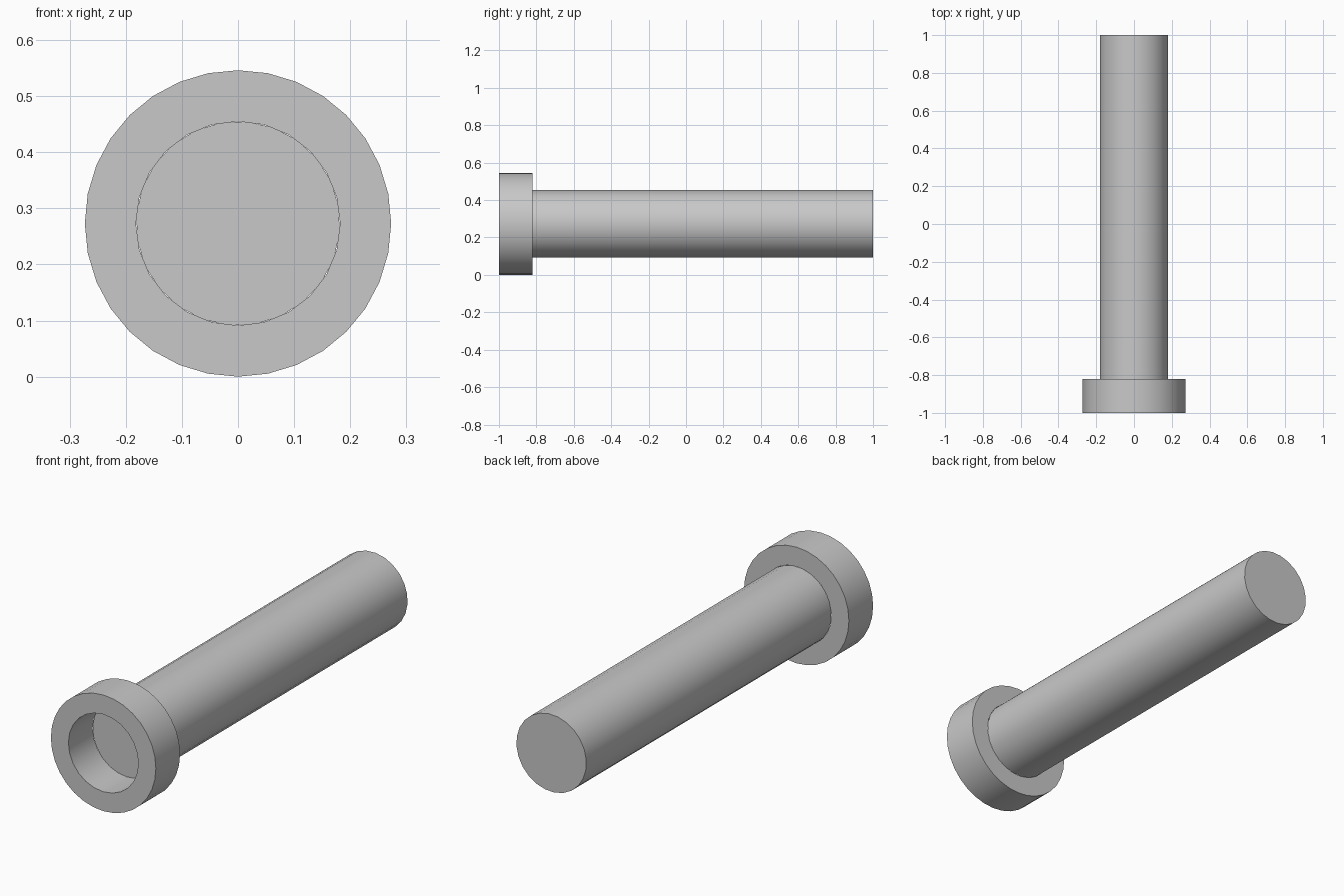
import bpy
import math

default = bpy.data.objects.get("Cube")
if default:
    bpy.data.objects.remove(default, do_unlink=True)

HEAD_R, BORE_R = 0.273, 0.182
FRONT, SHOULDER, BACK = -1.0, -0.82, 1.0

# Single plain grey
grey = bpy.data.materials.new("plain grey")
grey.use_nodes = True
colour = (0.58, 0.58, 0.58, 1)
grey.diffuse_color = colour
grey.node_tree.nodes["Principled BSDF"].inputs["Base Color"].default_value = colour


def rod(name, radius, y0, y1, sides, roll=0.0):
    """Cylinder lying along y between y0 and y1."""
    bpy.ops.mesh.primitive_cylinder_add(
        vertices=sides, radius=radius, depth=y1 - y0,
        location=(0, (y0 + y1) / 2, HEAD_R),
        rotation=(math.pi / 2, roll, 0))
    obj = bpy.context.object
    obj.name = name
    obj.data.materials.append(grey)
    return obj


def smooth(obj):
    bpy.ops.object.select_all(action='DESELECT')
    obj.select_set(True)
    bpy.context.view_layer.objects.active = obj
    bpy.ops.object.shade_smooth_by_angle(angle=math.radians(35))


# Collar with an open bore through its full thickness
collar = rod("collar", HEAD_R, FRONT, SHOULDER, 32)
cutter = rod("bore_cutter", BORE_R, FRONT - 0.1, SHOULDER + 0.1, 24)
bore = collar.modifiers.new("bore", 'BOOLEAN')
bore.operation = 'DIFFERENCE'
bore.solver = 'EXACT'
bore.object = cutter
bpy.context.view_layer.objects.active = collar
bpy.ops.object.modifier_apply(modifier=bore.name)
bpy.data.objects.remove(cutter, do_unlink=True)
smooth(collar)

# Solid shaft starting at the back of the collar
shaft = rod("shaft", BORE_R, SHOULDER, BACK, 24, math.radians(5))
smooth(shaft)
